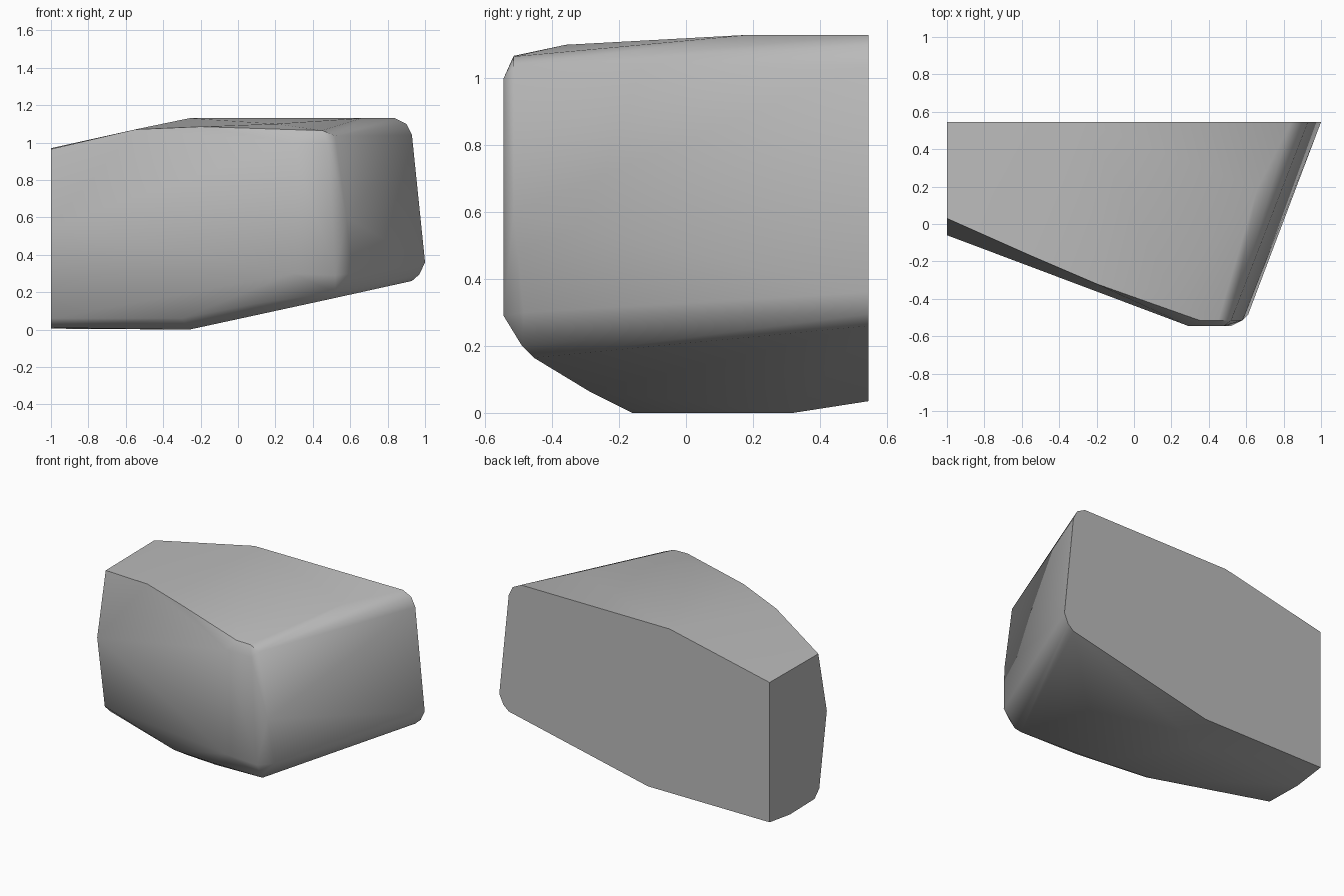
import bpy, bmesh, math

default = bpy.data.objects.get("Cube")
if default:
    bpy.data.objects.remove(default, do_unlink=True)

BACK = 0.545   # flat rear cut
END = -1.0     # flat end cut


def make_material(name, colour):
    mat = bpy.data.materials.new(name)
    mat.use_nodes = True
    mat.diffuse_color = colour
    mat.node_tree.nodes["Principled BSDF"].inputs["Base Color"].default_value = colour
    return mat


def hull_object(name, points, material, sharp_angle):
    """Wrap a closed shell around the given outline points."""
    bm = bmesh.new()
    for point in points:
        bm.verts.new(point)
    result = bmesh.ops.convex_hull(bm, input=bm.verts[:])
    inner = {g for key in ("geom_interior", "geom_unused") for g in result[key]
             if isinstance(g, bmesh.types.BMVert)}
    bmesh.ops.delete(bm, geom=list(inner), context="VERTS")
    bmesh.ops.dissolve_limit(bm, angle_limit=math.radians(1.0),
                             verts=bm.verts[:], edges=bm.edges[:])
    bmesh.ops.recalc_face_normals(bm, faces=bm.faces[:])
    mesh = bpy.data.meshes.new(name)
    bm.to_mesh(mesh)
    bm.free()
    mesh.materials.append(material)
    obj = bpy.data.objects.new(name, mesh)
    bpy.context.collection.objects.link(obj)
    bpy.context.view_layer.objects.active = obj
    obj.select_set(True)
    bpy.ops.object.shade_smooth_by_angle(angle=math.radians(sharp_angle))
    return obj


# Rear outline as x, z
rear = [(END, 0.035), (-0.1, 0.035), (0.93, 0.26), (0.97, 0.295), (1, 0.36),
        (0.93, 1.04), (0.9, 1.1), (0.84, 1.13), (-0.26, 1.13), (END, 0.97)]

# End outline as y, z
end = [(0.33, 0.005), (0.07, 0.01), (0.02, 0.06), (-0.06, 0.55), (0.03, 0.965)]

# Upper front rim and crown of the top
top = [(-0.55, -0.17, 1.07), (-0.2, -0.32, 1.085), (0.2, -0.36, 1.1),
       (0.35, -0.515, 1.067), (0.45, -0.515, 1.065), (0.66, 0.19, 1.13)]

# Rounded upright corner
corner = [(0.29, -0.545, 1), (0.48, -0.545, 1), (0.52, -0.515, 1.035),
          (0.58, -0.515, 0.6), (0.61, -0.485, 0.3),
          (0.52, -0.545, 0.29), (0.29, -0.545, 0.3)]

# Lower front rim and sloping underside
bottom = [(0.52, -0.49, 0.2), (0.5, -0.455, 0.165), (0.1, -0.41, 0.14),
          (0.04, -0.29, 0.065), (-0.3, -0.25, 0.06), (-0.26, -0.16, 0),
          (-0.26, 0.32, 0)]

points = [(x, BACK, z) for x, z in rear]
points += [(END, y, z) for y, z in end]
points += top + corner + bottom

stone = make_material("stone grey", (0.5, 0.5, 0.5, 1.0))
hull_object("stone_block", points, stone, 38)
